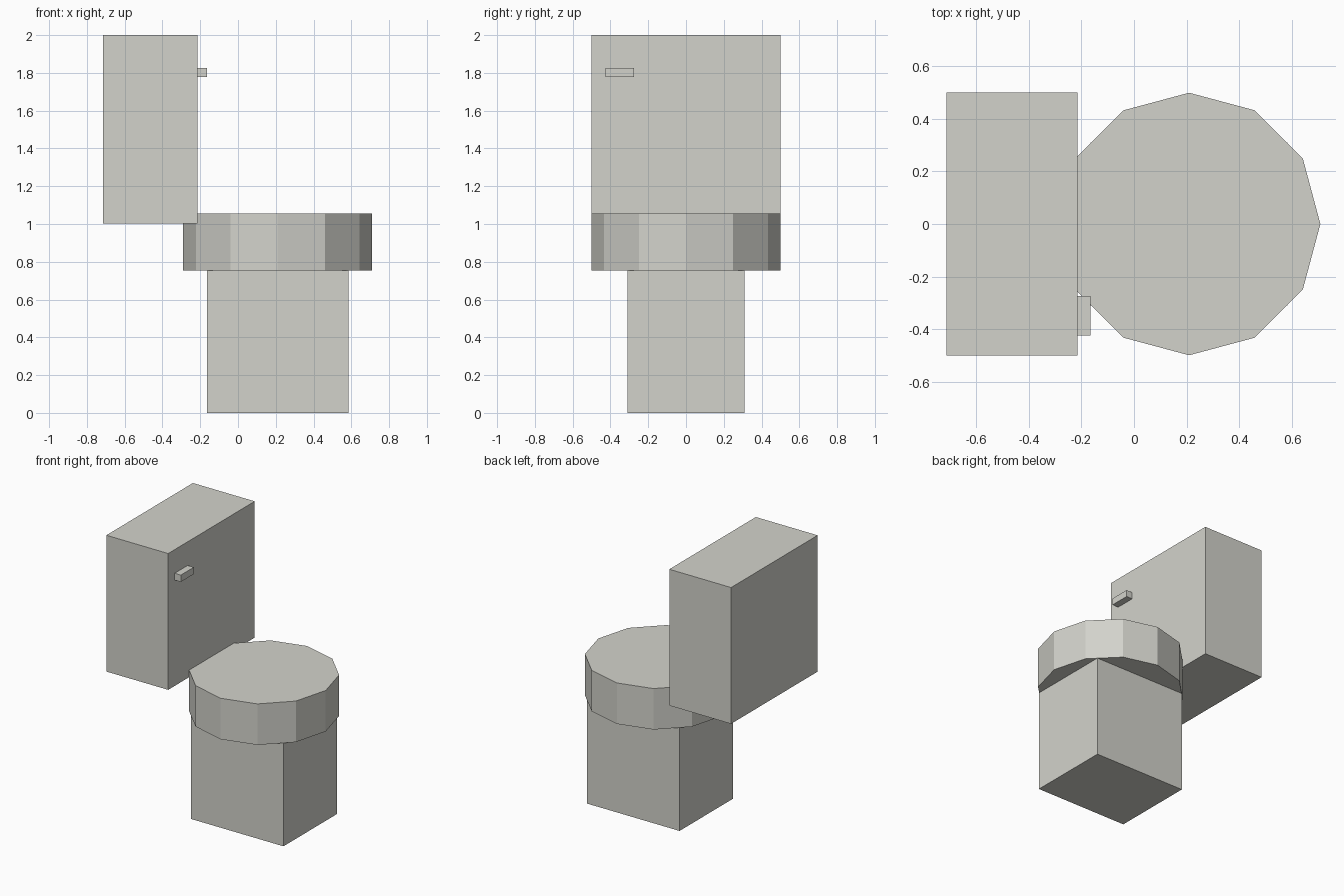
import bpy

cube = bpy.data.objects.get("Cube")
if cube:
    bpy.data.objects.remove(cube, do_unlink=True)

# Single warm grey porcelain colour
COLOUR = (0.65, 0.65, 0.60, 1)
porcelain = bpy.data.materials.new("warm_grey")
porcelain.use_nodes = True
porcelain.diffuse_color = COLOUR
porcelain.node_tree.nodes["Principled BSDF"].inputs["Base Color"].default_value = COLOUR


def finish(name):
    obj = bpy.context.object
    obj.name = name
    bpy.ops.object.transform_apply(location=False, rotation=False, scale=True)
    obj.data.materials.append(porcelain)
    return obj


def box(name, low, high):
    centre = [(a + b) / 2 for a, b in zip(low, high)]
    bpy.ops.mesh.primitive_cube_add(size=1, location=centre)
    bpy.context.object.scale = [b - a for a, b in zip(low, high)]
    return finish(name)


# Square pedestal under the bowl
box("pedestal", (-0.165, -0.31, 0), (0.585, 0.31, 0.755))

# Twelve-sided bowl with a corner pointing along +x
bpy.ops.mesh.primitive_cylinder_add(vertices=12, radius=0.5, depth=0.3,
                                    location=(0.21, 0, 0.905))
finish("bowl")

# Tank behind the bowl, with its flush lever
box("tank", (-0.715, -0.5, 1.003), (-0.215, 0.5, 2))
box("flush_lever", (-0.215, -0.425, 1.777), (-0.165, -0.275, 1.827))
